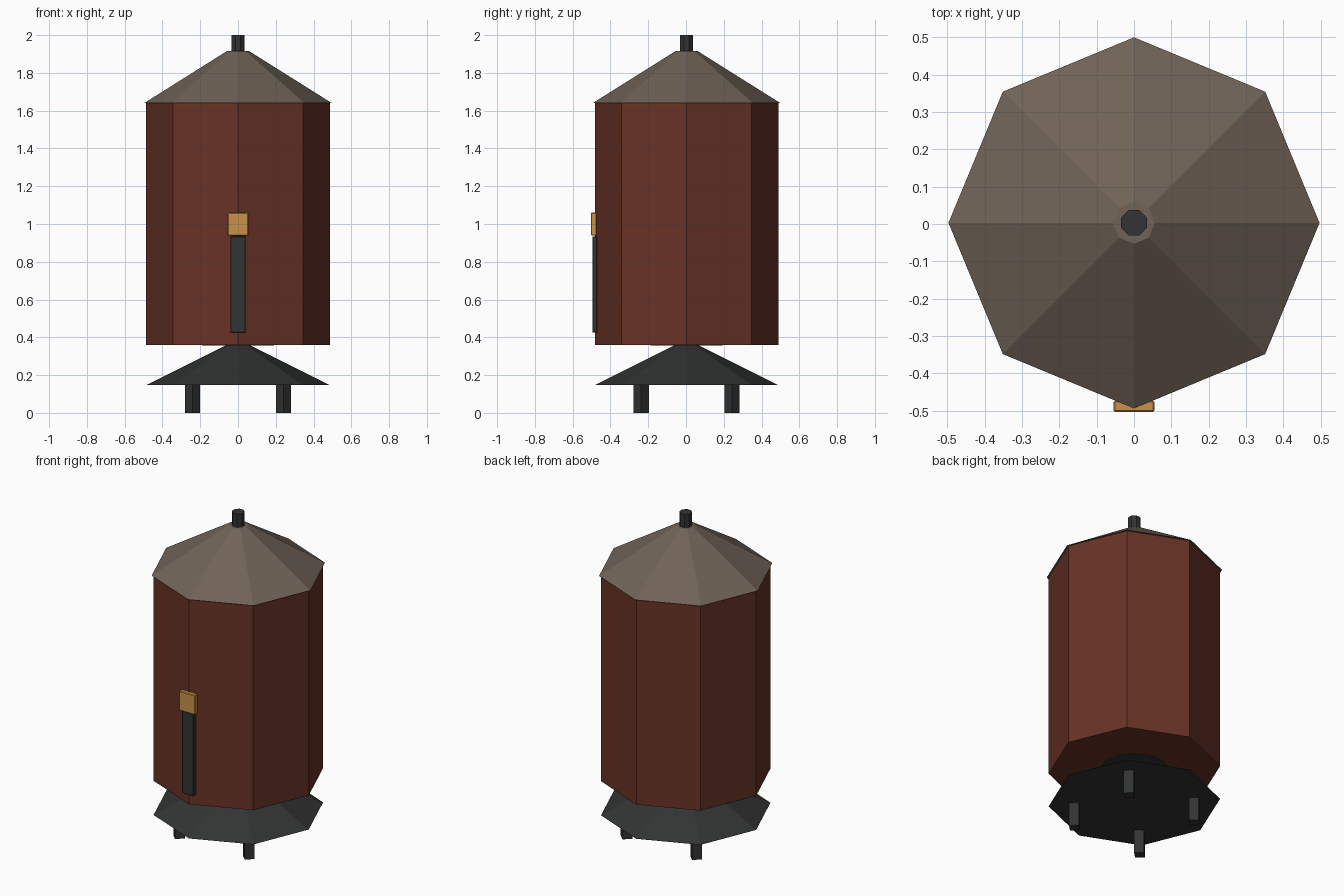
import bpy, math

if "Cube" in bpy.data.objects:
    bpy.data.objects.remove(bpy.data.objects["Cube"])

def srgb(name, r, g, b):
    m = bpy.data.materials.new(name)
    lin = [((c / 255 + 0.055) / 1.055) ** 2.4 for c in (r, g, b)]
    m.diffuse_color = (*lin, 1)
    m.use_nodes = True
    m.node_tree.nodes["Principled BSDF"].inputs["Base Color"].default_value = m.diffuse_color
    return m

RED = srgb("rust red", 104, 50, 38)
ROOF = srgb("taupe brown", 112, 99, 87)
DARK = srgb("charcoal", 50, 51, 51)
GOLD = srgb("ochre", 200, 146, 72)
Y0 = 0.003  # silo axis, offset by the front fitting

def cone(name, mat, r1, r2, z1, z2, x=0, y=Y0, sides=8, turn=0):
    bpy.ops.mesh.primitive_cone_add(vertices=sides, radius1=r1, radius2=r2, depth=z2 - z1,
                                    location=(x, y, (z1 + z2) / 2), rotation=(0, 0, math.radians(turn)))
    o = bpy.context.object
    o.name = name
    o.data.materials.append(mat)
    return o

def box(name, mat, x, y1, y2, z1, z2, bevel):
    bpy.ops.mesh.primitive_cube_add(size=1, location=(0, (y1 + y2) / 2, (z1 + z2) / 2))
    o = bpy.context.object
    o.name = name
    o.scale = (2 * x, y2 - y1, z2 - z1)
    bpy.ops.object.transform_apply(location=False, rotation=False, scale=True)
    o.data.materials.append(mat)
    b = o.modifiers.new("edge", 'BEVEL')
    b.width, b.segments = bevel, 1
    return o

# Octagonal drum, roof and chimney
cone("drum", RED, 0.486, 0.486, 0.36, 1.64)
cone("roof", ROOF, 0.497, 0.056, 1.64, 1.917)
cone("chimney", DARK, 0.037, 0.037, 1.91, 2.0, turn=22.5)

# Outlet under the drum, flared base and legs
cone("outlet", DARK, 0.19, 0.19, 0.357, 0.364, sides=16)
cone("base_skirt", DARK, 0.486, 0.056, 0.147, 0.362)
for sx in (-1, 1):
    for sy in (-1, 1):
        cone("leg", DARK, 0.04, 0.04, 0, 0.15, sx * 0.24, Y0 + sy * 0.24, sides=4)

# Front slide and its latch
box("slide_strip", DARK, 0.04, -0.496, -0.47, 0.425, 0.935, 0.003)
box("latch", GOLD, 0.055, -0.503, -0.473, 0.938, 1.06, 0.004)
